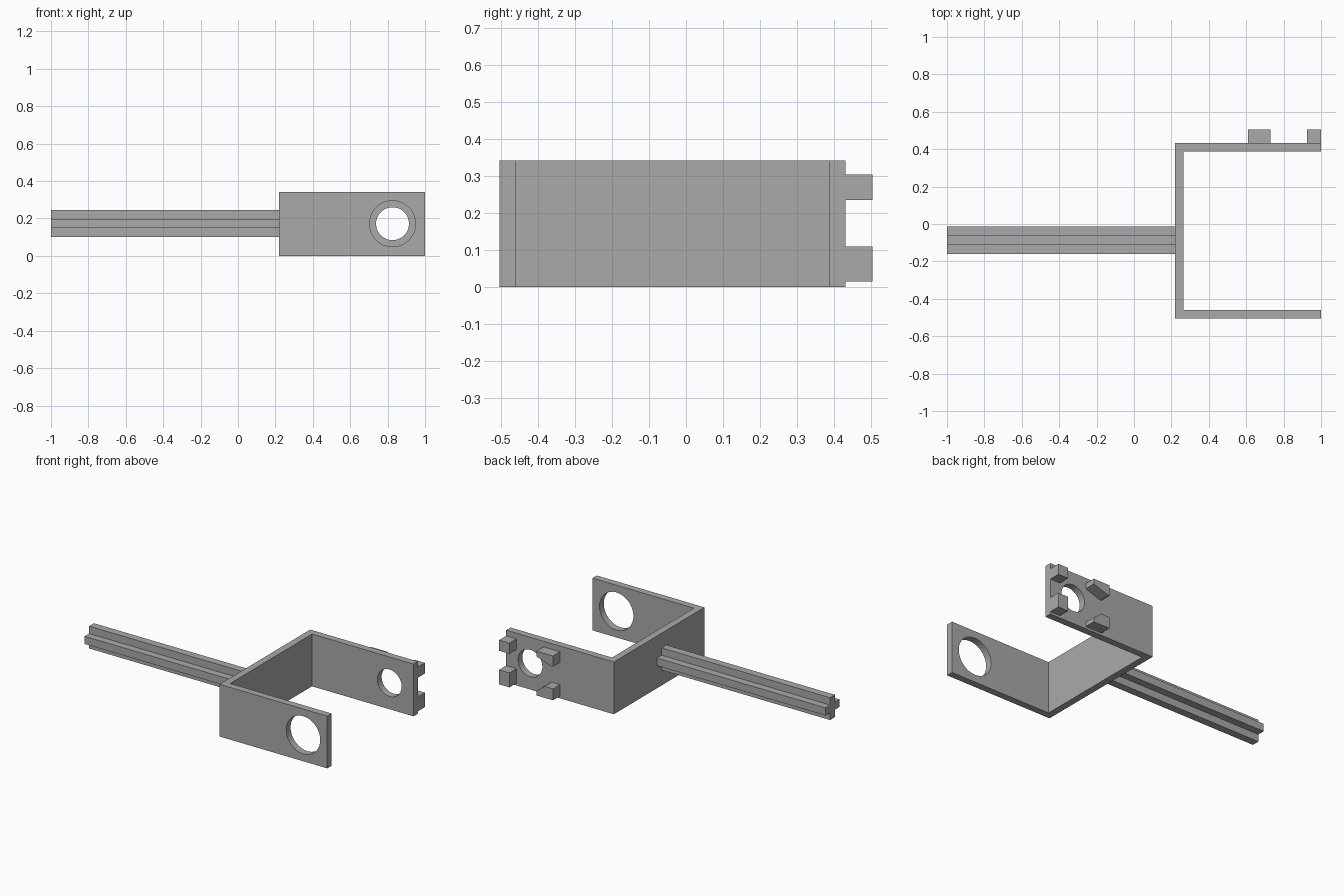
import bpy, bmesh, math
from mathutils import Matrix, Vector

cube = bpy.data.objects.get("Cube")
if cube:
    bpy.data.objects.remove(cube, do_unlink=True)

grey = bpy.data.materials.new("plain grey")
grey.use_nodes = True
colour = (0.4, 0.4, 0.4, 1)
grey.diffuse_color = colour
grey.node_tree.nodes["Principled BSDF"].inputs["Base Color"].default_value = colour


def make_object(name, bm):
    bmesh.ops.recalc_face_normals(bm, faces=bm.faces)
    mesh = bpy.data.meshes.new(name)
    bm.to_mesh(mesh)
    bm.free()
    mesh.materials.append(grey)
    obj = bpy.data.objects.new(name, mesh)
    bpy.context.collection.objects.link(obj)
    return obj


def prism(name, points, push):
    """Fill a flat outline and extrude it along the push vector."""
    bm = bmesh.new()
    face = bm.faces.new([bm.verts.new(p) for p in points])
    out = bmesh.ops.extrude_face_region(bm, geom=[face], use_keep_orig=True)
    moved = [g for g in out["geom"] if isinstance(g, bmesh.types.BMVert)]
    bmesh.ops.translate(bm, verts=moved, vec=Vector(push))
    return make_object(name, bm)


def drill(target, name, radius, y):
    """Cut a round hole along y at the shared pivot axis."""
    bm = bmesh.new()
    place = Matrix.Translation((0.826, y, 0.172)) @ Matrix.Rotation(math.pi / 2, 4, "X")
    bmesh.ops.create_cone(bm, cap_ends=True, segments=48, radius1=radius,
                          radius2=radius, depth=0.2, matrix=place)
    cutter = make_object(name, bm)
    cutter.hide_render = True
    mod = target.modifiers.new(name, "BOOLEAN")
    mod.object = cutter
    mod.operation = "DIFFERENCE"
    mod.solver = "EXACT"
    return cutter


# U-shaped bracket
x0, x1, front, back, t, height = 0.22, 1.0, -0.505, 0.432, 0.045, 0.342
outline = [(x0, front), (x1, front), (x1, front + t), (x0 + t, front + t),
           (x0 + t, back - t), (x1, back - t), (x1, back), (x0, back)]
bracket = prism("bracket", [(x, y, 0) for x, y in outline], (0, 0, height))

# Large hole in the front arm, small hole in the back arm
cutters = [drill(bracket, "front_hole_cutter", 0.123, front),
           drill(bracket, "back_hole_cutter", 0.088, back)]
bpy.context.view_layer.update()
graph = bpy.context.evaluated_depsgraph_get()
cut_mesh = bpy.data.meshes.new_from_object(bracket.evaluated_get(graph))
bracket.modifiers.clear()
bracket.data = cut_mesh
for c in cutters:
    bpy.data.objects.remove(c, do_unlink=True)

# Cross-section shaft: one quarter of the plus outline, turned four times
inner, outer = 0.025, 0.073
plus = []
for k in range(4):
    turn = Matrix.Rotation(k * math.pi / 2, 2)
    plus += [turn @ Vector(p) for p in ((outer, -inner), (outer, inner), (inner, inner))]
prism("cross_shaft", [(-1, p.x - 0.087, p.y + 0.173) for p in plus], (x0 + 1, 0, 0))

# Pegs on the outside of the back arm: square at the tip, slanted beside the hole
pegs = {
    "upper_tip_peg": [(0.925, 0.235), (1, 0.235), (1, 0.305), (0.925, 0.305)],
    "lower_tip_peg": [(0.925, 0.015), (1, 0.015), (1, 0.11), (0.925, 0.11)],
    "upper_slanted_peg": [(0.61, 0.235), (0.625, 0.235), (0.73, 0.27),
                          (0.73, 0.305), (0.61, 0.305)],
    "lower_slanted_peg": [(0.61, 0.015), (0.73, 0.015), (0.73, 0.045),
                          (0.67, 0.09), (0.61, 0.09)],
}
for name, shape in pegs.items():
    prism(name, [(x, back, z) for x, z in shape], (0, 0.505 - back, 0))
